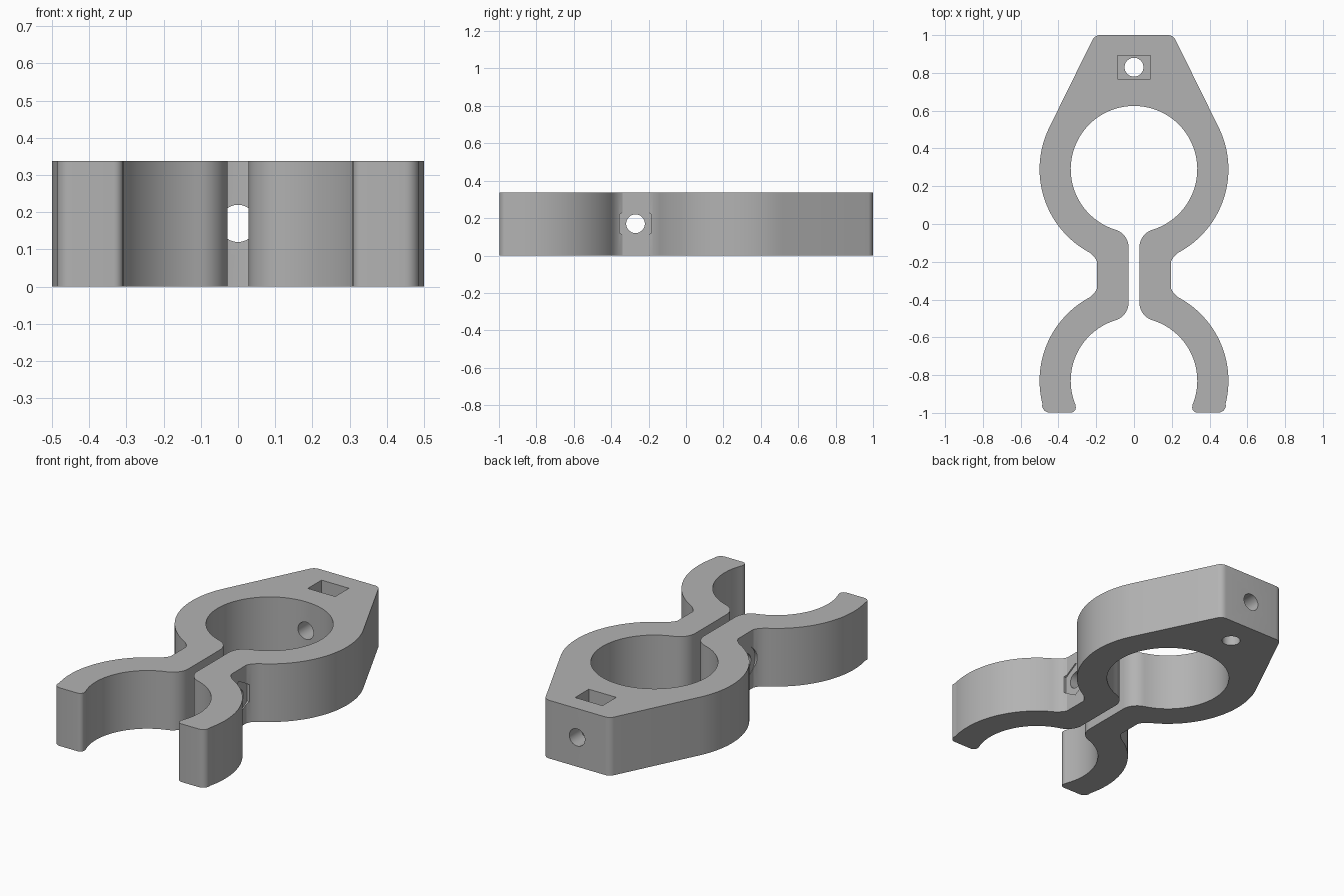
import bpy, bmesh
from math import sin, cos, pi, radians, sqrt, atan2, degrees
from mathutils import Matrix, Vector

if "Cube" in bpy.data.objects:
    bpy.data.objects.remove(bpy.data.objects["Cube"])

HEIGHT, MID = 0.338, 0.17
R_OUT, R_IN, FILLET, SLOT = 0.5, 0.335, 0.1, 0.028
RING_Y, NECK_Y = 0.29, -0.27
FORK_Y = 2 * NECK_Y - RING_Y

grey = bpy.data.materials.new("Plain grey")
grey.use_nodes = True
colour = (0.45, 0.45, 0.45, 1)
grey.diffuse_color = colour
grey.node_tree.nodes["Principled BSDF"].inputs["Base Color"].default_value = colour


def arc(cx, cy, r, start, end, steps):
    """Points along a circular arc, angles in degrees."""
    angles = [radians(start + (end - start) * i / steps) for i in range(steps + 1)]
    return [(cx + r * cos(a), cy + r * sin(a)) for a in angles]


def flip(points):
    """Reflect points across the middle of the neck, in reversed order."""
    return [(x, 2 * NECK_Y - y) for x, y in reversed(points)]


def new_object(name, bm):
    bmesh.ops.recalc_face_normals(bm, faces=bm.faces)
    mesh = bpy.data.meshes.new(name)
    bm.to_mesh(mesh)
    bm.free()
    mesh.materials.append(grey)
    obj = bpy.data.objects.new(name, mesh)
    bpy.context.collection.objects.link(obj)
    return obj


def rod(name, start, end, radius, sides, turn=0):
    """Prism or cylinder between two points."""
    a, b = Vector(start), Vector(end)
    bm = bmesh.new()
    rot = (b - a).to_track_quat('Z', 'Y').to_matrix().to_4x4()
    bmesh.ops.create_cone(bm, cap_ends=True, segments=sides, radius1=radius,
                          radius2=radius, depth=(b - a).length,
                          matrix=Matrix.Translation((a + b) / 2) @ rot @ Matrix.Rotation(turn, 4, 'Z'))
    return new_object(name, bm)


# Half outline: mounting tab, ring outside, neck, fork arm, back up the slot
fx = SLOT + FILLET
fy = RING_Y - sqrt((R_IN + FILLET) ** 2 - fx ** 2)
touch = degrees(atan2(RING_Y - fy, fx))
neck_end = -degrees(atan2(sqrt(R_OUT ** 2 - 0.235 ** 2), 0.235))

tab = arc(0.179, 0.954, 0.046, 90, 27, 6)
ring_outside = arc(0, RING_Y, R_OUT, 27, neck_end, 32) + [(0.207, -0.178), (0.195, -0.2)]
fork_outside = flip([p for p in arc(0, RING_Y, R_OUT, 14, neck_end, 28)]
                    + [(0.207, -0.178), (0.195, -0.2)])
tip = arc(0.447, -0.958, 0.04, -10, -90, 6) + arc(0.334, -0.972, 0.026, -90, -195, 6)
ring_inside = arc(fx, fy, FILLET, 180, 180 - touch, 10) + arc(0, RING_Y, R_IN, -touch, 90, 44)
fork_inside = flip(arc(fx, fy, FILLET, 180, 180 - touch, 10)
                   + arc(0, RING_Y, R_IN, -touch, 23, 30))
half = tab + ring_outside + fork_outside + tip + fork_inside + ring_inside
# the left half retraces the outline, sharing the point at the inner top of the ring
outline = half + [(-x, y) for x, y in reversed(half[:-1])]

bm = bmesh.new()
face = bm.faces.new([bm.verts.new((x, y, 0)) for x, y in outline])
raised = bmesh.ops.extrude_face_region(bm, geom=[face])["geom"]
bmesh.ops.translate(bm, vec=(0, 0, HEIGHT),
                    verts=[v for v in raised if isinstance(v, bmesh.types.BMVert)])
clamp = new_object("clamp_body", bm)

# Cutters: bolt holes, nut slot, hexagonal nut seat and round bolt head seat
bm = bmesh.new()
bmesh.ops.create_cube(bm, size=1, matrix=Matrix.Translation((0, 0.83, 0.27))
                      @ Matrix.Diagonal((0.176, 0.126, 0.4, 1)))
cutters = [
    new_object("nut_slot_cutter", bm),
    rod("tab_hole_cutter", (0, 0.5, MID), (0, 1.1, MID), 0.05, 32),
    rod("drain_hole_cutter", (0, 0.83, -0.1), (0, 0.83, 0.2), 0.05, 32),
    rod("neck_hole_cutter", (-0.3, NECK_Y, MID), (0.3, NECK_Y, MID), 0.05, 32),
    rod("nut_seat_cutter", (0.188, NECK_Y, MID), (0.4, NECK_Y, MID), 0.099, 6),
    rod("head_seat_cutter", (-0.4, NECK_Y, MID), (-0.193, NECK_Y, MID), 0.09, 32),
]
bpy.context.view_layer.objects.active = clamp
for cutter in cutters:
    cutter.hide_render = True
    mod = clamp.modifiers.new(cutter.name, 'BOOLEAN')
    mod.operation, mod.solver, mod.object = 'DIFFERENCE', 'EXACT', cutter
    bpy.ops.object.modifier_apply(modifier=mod.name)
for cutter in cutters:
    bpy.data.objects.remove(cutter)

bpy.ops.object.select_all(action='DESELECT')
clamp.select_set(True)
bpy.ops.object.shade_smooth_by_angle(angle=radians(25))
